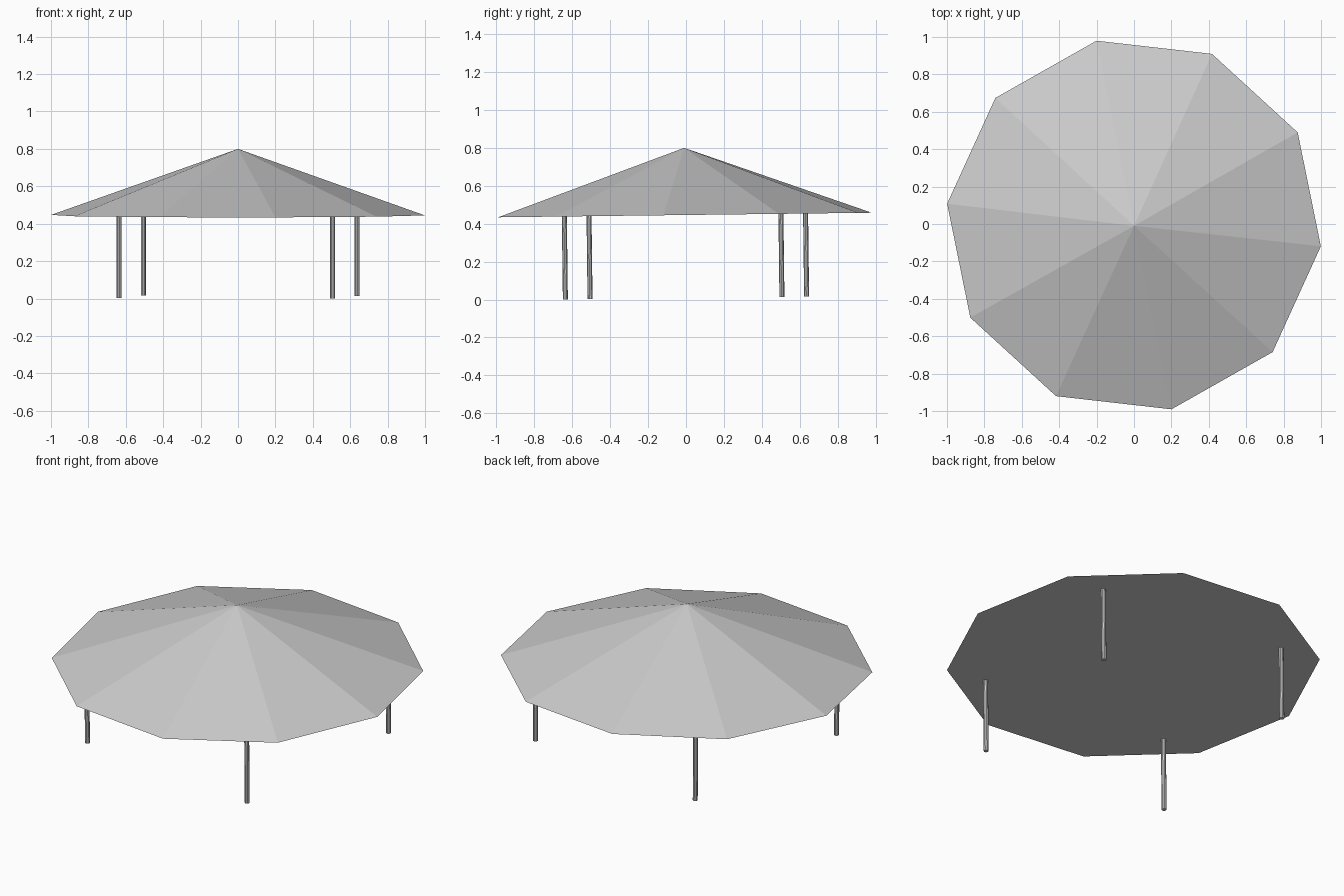
import bpy
from math import radians, pi, cos, sin
from mathutils import Matrix

if "Cube" in bpy.data.objects:
    bpy.data.objects.remove(bpy.data.objects["Cube"])

TURN = radians(-6.5)
TILT = Matrix.Rotation(radians(0.7), 4, 'X')
BASE, APEX, GROUND = 0.446, 0.80, 0.008

grey = bpy.data.materials.new("plain_grey")
grey.use_nodes = True
colour = (0.6, 0.6, 0.6, 1)
grey.diffuse_color = colour
grey.node_tree.nodes["Principled BSDF"].inputs["Base Color"].default_value = colour


def cone(name, sides, r_bottom, r_top, z0, z1, x=0, y=0, turn=0.0):
    """Upright cone or post between two heights, leaning with the whole shelter."""
    bpy.ops.mesh.primitive_cone_add(vertices=sides, radius1=r_bottom, radius2=r_top, depth=z1 - z0)
    ob = bpy.context.object
    ob.name = name
    # the primitive starts at +y, so turn it back to +x first
    place = Matrix.Translation((x, y, (z0 + z1) / 2)) @ Matrix.Rotation(turn - pi / 2, 4, 'Z')
    ob.data.transform(TILT @ place)
    ob.data.materials.append(grey)
    return ob


# Wide ten-sided roof with a flat underside
cone("roof", 10, 1.0055, 0, BASE, APEX, turn=TURN)

# Four slim legs on a square turned with the roof
for i, name in enumerate(("back_left", "back_right", "front_right", "front_left")):
    a = TURN + pi / 4 + i * pi / 2
    cone(name + "_leg", 10, 0.0135, 0.0135, GROUND, BASE + 0.01, 0.813 * cos(a), 0.813 * sin(a), TURN)
